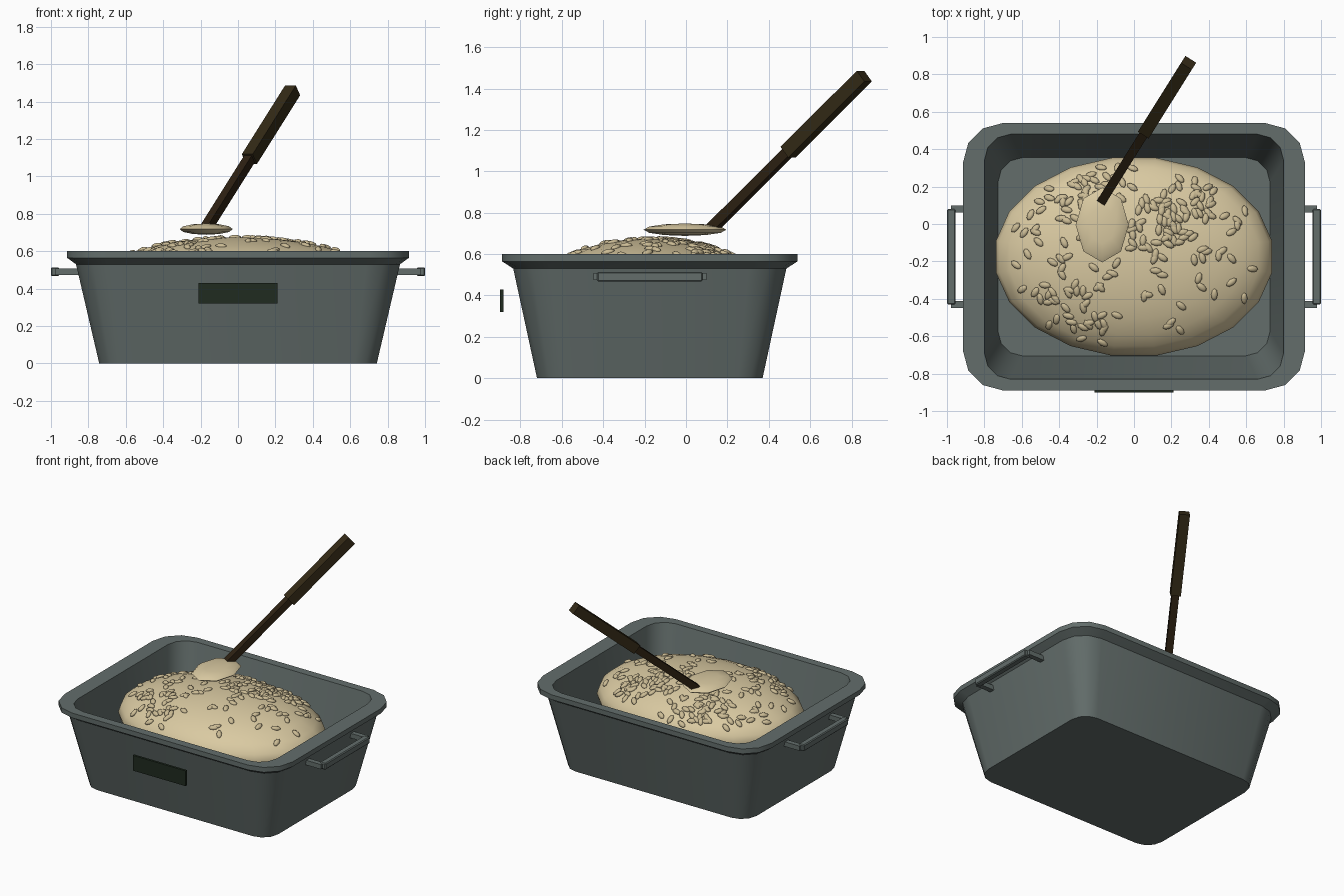
import bpy, bmesh, math, random
from mathutils import Vector, Matrix

if "Cube" in bpy.data.objects:
    bpy.data.objects.remove(bpy.data.objects["Cube"])

random.seed(4)
CY = -0.175  # y centre of the tub


def material(name, rgb):
    m = bpy.data.materials.new(name)
    m.diffuse_color = (*rgb, 1)
    m.use_nodes = True
    m.node_tree.nodes["Principled BSDF"].inputs["Base Color"].default_value = m.diffuse_color
    return m


GREY = material("grey_green_metal", (0.125, 0.155, 0.148))
DOUGH = material("pale_dough", (0.70, 0.59, 0.36))
SEED = material("seed_tan", (0.60, 0.50, 0.30))
SHAFT = material("dark_wood", (0.026, 0.015, 0.006))
GRIP = material("brown_wood", (0.034, 0.023, 0.008))
GREEN = material("dark_green", (0.014, 0.024, 0.014))


def finish(bm, name, mat, smooth=None):
    bmesh.ops.recalc_face_normals(bm, faces=bm.faces)
    me = bpy.data.meshes.new(name)
    bm.to_mesh(me)
    bm.free()
    me.materials.append(mat)
    ob = bpy.data.objects.new(name, me)
    bpy.context.collection.objects.link(ob)
    if smooth:
        bpy.ops.object.select_all(action='DESELECT')
        ob.select_set(True)
        bpy.context.view_layer.objects.active = ob
        bpy.ops.object.shade_smooth_by_angle(angle=math.radians(smooth))
    return ob


def box(name, mat, lo, hi, bevel=0):
    bm = bmesh.new()
    lo, hi = Vector(lo), Vector(hi)
    size = hi - lo
    bmesh.ops.create_cube(bm, size=1, matrix=Matrix.Translation((lo + hi) / 2) @ Matrix.Diagonal((*size, 1)))
    if bevel:
        bmesh.ops.bevel(bm, geom=bm.edges[:], offset=bevel, segments=1, affect='EDGES')
    return finish(bm, name, mat)


def stick(name, mat, a, b, width):
    # square bar between two points, one side kept level
    a, b = Vector(a), Vector(b)
    d = b - a
    rot = d.to_track_quat('Z', 'Y').to_matrix().to_4x4()
    bm = bmesh.new()
    bmesh.ops.create_cube(bm, size=1, matrix=Matrix.Translation((a + b) / 2) @ rot
                          @ Matrix.Diagonal((width, width, d.length, 1)))
    return finish(bm, name, mat)


def rounded_loop(bm, z, hx, hy, r, seg=3):
    loop = []
    for q, (sx, sy) in enumerate([(1, 1), (-1, 1), (-1, -1), (1, -1)]):
        for i in range(seg + 1):
            t = math.pi / 2 * (q + i / seg)
            loop.append(bm.verts.new((sx * (hx - r) + r * math.cos(t),
                                      CY + sy * (hy - r) + r * math.sin(t), z)))
    return loop


# Tub: rounded rectangles lofted up the outside, over the rim and down inside
bm = bmesh.new()
profile = [(0, .742, .545, .12), (.53, .866, .66, .18), (.565, .914, .714, .21),
           (.60, .914, .714, .21), (.60, .80, .655, .14), (.04, .727, .53, .13)]
loops = [rounded_loop(bm, *p) for p in profile]
for a, b in zip(loops, loops[1:]):
    n = len(a)
    for i in range(n):
        bm.faces.new((a[i], a[(i + 1) % n], b[(i + 1) % n], b[i]))
bm.faces.new(loops[0])
bm.faces.new(loops[-1])
finish(bm, "tub", GREY, 32)

# Side handles: a bar on two posts
for side, s in (("right", 1), ("left", -1)):
    def span(x0, x1):
        return sorted((s * x0, s * x1))
    x0, x1 = span(.955, 1.0)
    box(side + "_handle_bar", GREY, (x0, CY - .255, .467), (x1, CY + .255, .514), .006)
    x0, x1 = span(.84, .978)
    for end, e in (("back", 1), ("front", -1)):
        y0, y1 = sorted((CY + e * .237, CY + e * .273))
        box(f"{side}_handle_post_{end}", GREY, (x0, y0, .474), (x1, y1, .508))

# Front plate
box("front_plate", GREEN, (-.212, -.90, .32), (.21, -.883, .43))

# Dough mound
DX, DY, DZ, DC = .748, .536, .235, .44
bm = bmesh.new()
bmesh.ops.create_uvsphere(bm, u_segments=20, v_segments=14, radius=1,
                          matrix=Matrix.Translation((0, CY, DC)) @ Matrix.Diagonal((DX, DY, DZ, 1))
                          @ Matrix.Rotation(math.pi / 20, 4, 'Z'))
finish(bm, "dough", DOUGH, 60)

# Seeds scattered over the dough: some clustered, the rest even
bm = bmesh.new()
clusters = [(-.33, -.38), (.32, .12), (-.28, .15), (.05, 0)]
count = 0
while count < 210:
    if random.random() < .35:
        cx, cy = random.choice(clusters)
        x, y = random.gauss(cx, .1), random.gauss(cy, .1) - CY
    else:
        x, y = random.uniform(-DX, DX), random.uniform(-DY, DY)
    k = (x / DX) ** 2 + (y / DY) ** 2
    if k > .85:
        continue
    z = DZ * math.sqrt(1 - k)
    normal = Vector((x / DX ** 2, y / DY ** 2, z / DZ ** 2)).normalized()
    m = (Matrix.Translation((x, y + CY, z + DC)) @ normal.to_track_quat('Z', 'Y').to_matrix().to_4x4()
         @ Matrix.Rotation(random.uniform(0, math.pi), 4, 'Z')
         @ Matrix.Diagonal((.033, .018, .013, 1)))
    bmesh.ops.create_uvsphere(bm, u_segments=8, v_segments=6, radius=1, matrix=m)
    count += 1
finish(bm, "seeds", SEED, 70)

# Spoon: flat dough-coloured bowl, thin shaft and thicker grip
bm = bmesh.new()
bmesh.ops.create_uvsphere(bm, u_segments=8, v_segments=6, radius=1,
                          matrix=Matrix.Translation((-.17, -.005, .718)) @ Matrix.Diagonal((.142, .2, .03, 1)))
finish(bm, "spoon_bowl", DOUGH, 50)
start, end = Vector((-.17, .125, .725)), Vector((.292, .862, 1.46))
middle = start.lerp(end, .5)
stick("spoon_shaft", SHAFT, start, middle, .048)
stick("spoon_grip", GRIP, middle, end, .068)
